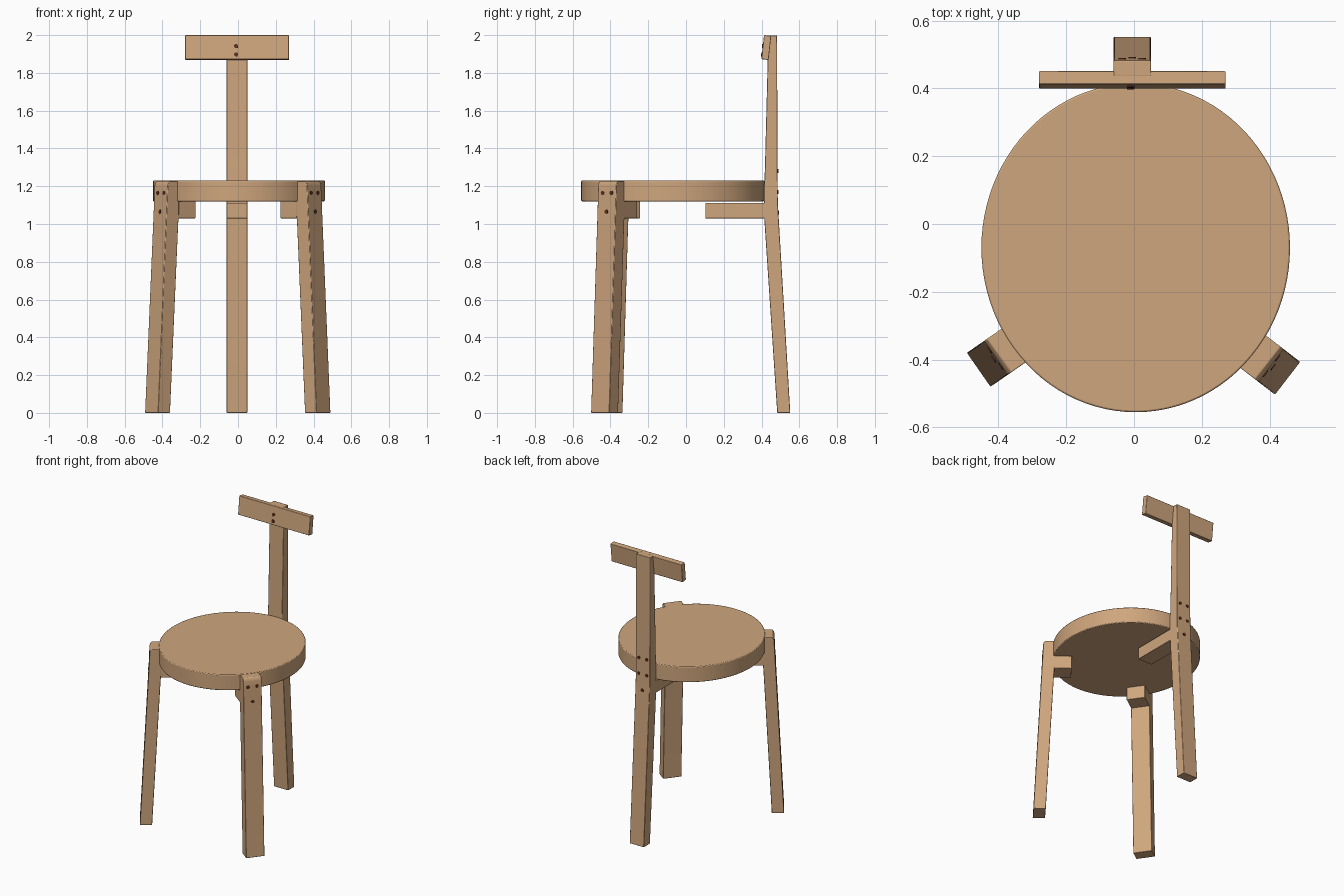
import bpy, bmesh, math
from mathutils import Vector, Matrix

if "Cube" in bpy.data.objects:
    bpy.data.objects.remove(bpy.data.objects["Cube"])


def material(name, rgb):
    m = bpy.data.materials.new(name)
    m.diffuse_color = (*rgb, 1)
    m.use_nodes = True
    m.node_tree.nodes["Principled BSDF"].inputs["Base Color"].default_value = m.diffuse_color
    return m


WOOD = material("light wood", (0.62, 0.38, 0.205))
SCREW = material("dark brown screw", (0.11, 0.03, 0.012))


def finish(name, bm, mat, bevel=0.0):
    bmesh.ops.recalc_face_normals(bm, faces=bm.faces[:])
    me = bpy.data.meshes.new(name)
    bm.to_mesh(me)
    bm.free()
    me.materials.append(mat)
    ob = bpy.data.objects.new(name, me)
    bpy.context.collection.objects.link(ob)
    if bevel:
        b = ob.modifiers.new("soft edge", 'BEVEL')
        b.width, b.segments, b.limit_method = bevel, 2, 'ANGLE'
    bpy.context.view_layer.objects.active = ob
    ob.select_set(True)
    bpy.ops.object.shade_smooth_by_angle(angle=math.radians(30))
    ob.select_set(False)
    return ob


def prism(name, origin, d, half, profile, bevel=0.003):
    """Profile of (distance along d, height), given thickness sideways."""
    side = Vector((-d.y, d.x, 0))
    bm = bmesh.new()
    vs = [bm.verts.new(origin + d * r + Vector((0, 0, z)) - side * half) for r, z in profile]
    f = bm.faces.new(vs)
    new = bmesh.ops.extrude_face_region(bm, geom=[f])["geom"]
    bmesh.ops.translate(bm, vec=side * 2 * half,
                        verts=[v for v in new if isinstance(v, bmesh.types.BMVert)])
    return finish(name, bm, WOOD, bevel)


def screw(name, pos, normal):
    bm = bmesh.new()
    rot = normal.to_track_quat('Z', 'Y').to_matrix().to_4x4()
    bmesh.ops.create_cone(bm, cap_ends=True, segments=12, radius1=0.011, radius2=0.011,
                          depth=0.008, matrix=Matrix.Translation(pos) @ rot)
    finish(name, bm, SCREW)


# Seat: slightly oval disc
bm = bmesh.new()
bmesh.ops.create_cone(bm, cap_ends=True, segments=96, radius1=1, radius2=1, depth=0.11,
                      matrix=Matrix.Translation((0.005, -0.07, 1.175)) @ Matrix.Diagonal((0.455, 0.485, 1, 1)))
finish("seat", bm, WOOD, 0.005)

# Front legs with their brackets and screws
for side, foot, d in (("left", (-0.458, -0.43, 0), (-0.82, -0.57, 0)),
                      ("right", (0.453, -0.455, 0), (0.79, -0.61, 0))):
    o, d = Vector(foot), Vector(d).normalized()
    across = Vector((-d.y, d.x, 0))
    prism(f"front_leg_{side}", o, d, 0.061,
          [(0, 0), (-0.056, 1.08), (-0.060, 1.16), (-0.062, 1.205), (-0.066, 1.218),
           (-0.074, 1.228), (-0.135, 1.228), (-0.135, 1.05), (-0.131, 1.0), (-0.078, 0)])
    prism(f"front_bracket_{side}", o, d, 0.06,
          [(-0.12, 1.03), (-0.12, 1.121), (-0.243, 1.121), (-0.243, 1.03)])
    for i, (a, z) in enumerate(((-0.029, 1.165), (0.029, 1.165), (0, 1.065))):
        r = -0.052 * z
        screw(f"front_leg_{side}_screw_{i + 1}", o + d * (r - 0.001) + across * a + Vector((0, 0, z)), d)

# Back leg rising into the back post
o, back = Vector((-0.005, 0, 0)), Vector((0, 1, 0))
prism("back_leg", o, back, 0.055,
      [(0.552, 0), (0.489, 1.06), (0.486, 1.12), (0.485, 1.2), (0.482, 1.998),
       (0.436, 1.998), (0.418, 1.3), (0.413, 1.18), (0.413, 1.05), (0.483, 0)])
prism("back_bracket", o, back, 0.055,
      [(0.43, 1.03), (0.43, 1.112), (0.102, 1.112), (0.102, 1.03)])
for i, (x, z) in enumerate(((-0.03, 1.28), (0.03, 1.28), (-0.03, 1.17), (0.03, 1.17), (0, 1.06))):
    screw(f"back_leg_screw_{i + 1}", Vector((x - 0.005, 0.485 if z > 1.1 else 0.489, z)), back)

# Tilted backrest board
prism("backrest", o, back, 0.275,
      [(0.399, 1.873), (0.413, 2.0), (0.451, 1.996), (0.437, 1.868)])
for i, z in enumerate((1.942, 1.898)):
    screw(f"backrest_screw_{i + 1}", Vector((-0.01, 0.399 + (z - 1.873) * 0.11, z)),
          Vector((0, -1, 0.11)).normalized())
